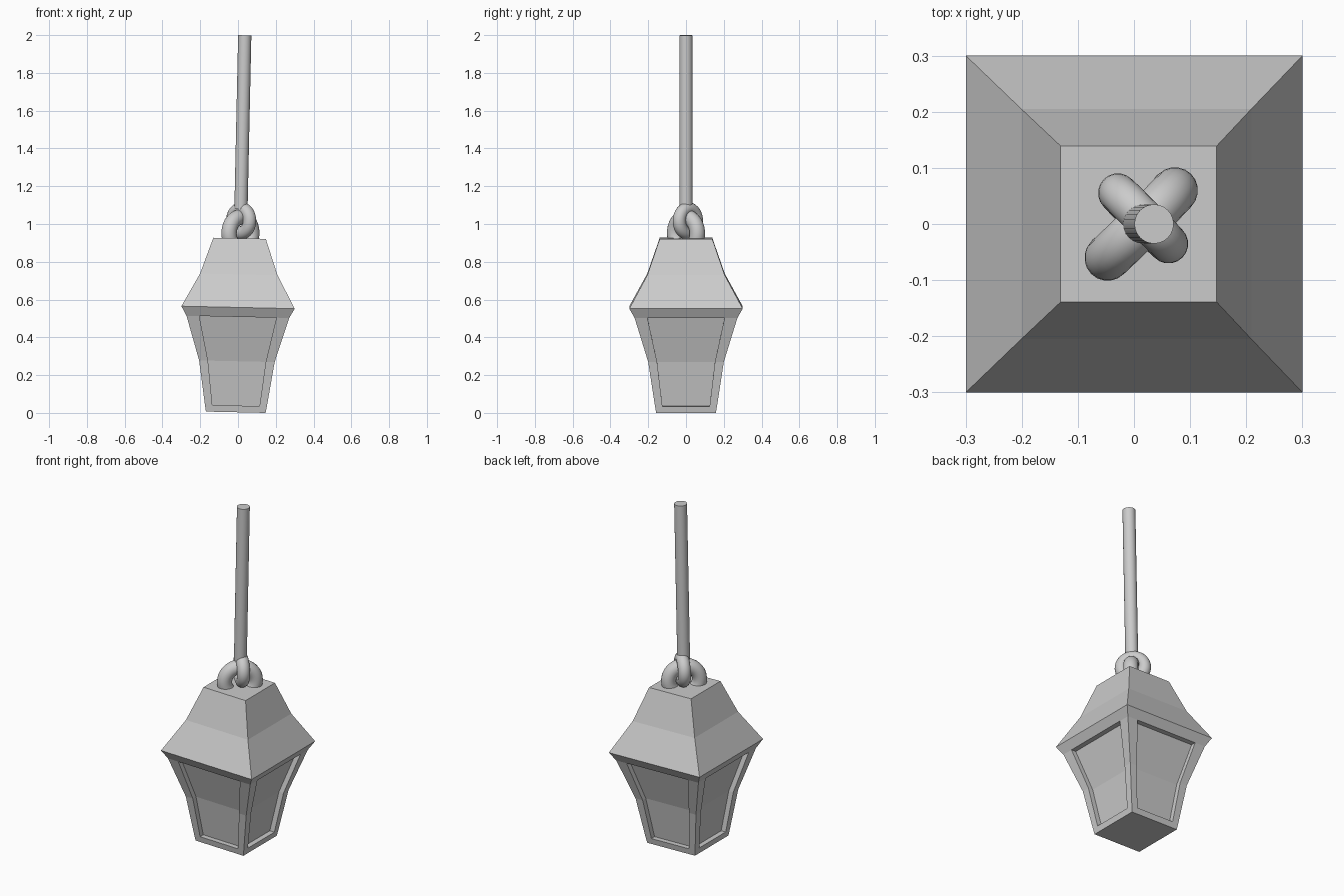
import bpy, bmesh, math
from mathutils import Matrix, Vector

if "Cube" in bpy.data.objects:
    bpy.data.objects.remove(bpy.data.objects["Cube"])

# the whole lamp hangs with a slight lean towards +x
LEAN = Matrix.Translation((-0.0118, 0, 0.0035)) @ Matrix.Rotation(math.radians(1.25), 4, 'Y')


def finish(name, bm):
    bmesh.ops.remove_doubles(bm, verts=bm.verts, dist=1e-5)
    bmesh.ops.recalc_face_normals(bm, faces=bm.faces)
    mesh = bpy.data.meshes.new(name)
    bm.to_mesh(mesh)
    bm.free()
    ob = bpy.data.objects.new(name, mesh)
    bpy.context.collection.objects.link(ob)
    ob.matrix_world = LEAN
    return ob


def lantern_body():
    bm = bmesh.new()
    # glass levels: height, outer half width, pane half width
    levels = [(0.035, 0.164, 0.125), (0.27, 0.2, 0.153), (0.505, 0.272, 0.204)]
    # roof profile: height, half width
    roof = [(0.505, 0.272), (0.555, 0.3), (0.73, 0.205), (0.921, 0.139)]
    base, depth = 0.158, 0.03

    for k in range(4):
        rot = Matrix.Rotation(k * math.pi / 2, 3, 'Z')

        def face(*pts):
            bm.faces.new([bm.verts.new(rot @ Vector(p)) for p in pts])

        # bottom rail
        z, h, w = levels[0]
        face((-base, -base, 0), (base, -base, 0), (h, -h, z), (w, -h, z), (-w, -h, z), (-h, -h, z))
        # posts, recess walls and recessed pane
        for (z0, h0, w0), (z1, h1, w1) in zip(levels, levels[1:]):
            for s in (-1, 1):
                face((s*h0, -h0, z0), (s*w0, -h0, z0), (s*w1, -h1, z1), (s*h1, -h1, z1))
                face((s*w0, -h0, z0), (s*w0, depth-h0, z0), (s*w1, depth-h1, z1), (s*w1, -h1, z1))
            face((-w0, depth-h0, z0), (w0, depth-h0, z0), (w1, depth-h1, z1), (-w1, depth-h1, z1))
        for z, h, w in (levels[0], levels[-1]):
            face((-w, -h, z), (w, -h, z), (w, depth-h, z), (-w, depth-h, z))
        # rim and flared roof
        z, h, w = levels[-1]
        z1, h1 = roof[1]
        face((-h, -h, z), (-w, -h, z), (w, -h, z), (h, -h, z), (h1, -h1, z1), (-h1, -h1, z1))
        for (z0, h0), (z1, h1) in zip(roof[1:], roof[2:]):
            face((-h0, -h0, z0), (h0, -h0, z0), (h1, -h1, z1), (-h1, -h1, z1))
    # floor and top plate
    for z, h in ((0, base), (roof[-1][0], roof[-1][1])):
        bm.faces.new([bm.verts.new((x*h, y*h, z)) for x, y in ((-1, -1), (1, -1), (1, 1), (-1, 1))])
    return finish("lantern_body", bm)


def ring(name, center, angle, major, minor, n=40, m=20):
    # upright ring whose plane contains the z axis and the given heading
    bm = bmesh.new()
    place = Matrix.Translation(center) @ Matrix.Rotation(math.radians(angle), 4, 'Z')
    grid = []
    for i in range(n):
        a = 2 * math.pi * i / n
        row = []
        for j in range(m):
            b = 2 * math.pi * j / m
            r = major + minor * math.cos(b)
            row.append(bm.verts.new(place @ Vector((r*math.cos(a), minor*math.sin(b), r*math.sin(a)))))
        grid.append(row)
    for i in range(n):
        for j in range(m):
            p, q = grid[i], grid[(i + 1) % n]
            bm.faces.new((p[j], q[j], q[(j + 1) % m], p[(j + 1) % m]))
    for f in bm.faces:
        f.smooth = True
    return finish(name, bm)


def hanging_rod():
    bm = bmesh.new()
    z0, z1 = 1.075, 1.996
    bmesh.ops.create_cone(bm, cap_ends=True, segments=24, radius1=0.035, radius2=0.035,
                          depth=z1 - z0, matrix=Matrix.Translation((0.004, 0, (z0 + z1) / 2)))
    for f in bm.faces:
        f.smooth = len(f.verts) == 4
    return finish("hanging_rod", bm)


lantern_body()
ring("roof_ring", (0.004, 0, 0.948), 45, 0.085, 0.041)
ring("rod_ring", (0.006, 0.01, 1.013), -45, 0.064, 0.035)
hanging_rod()
